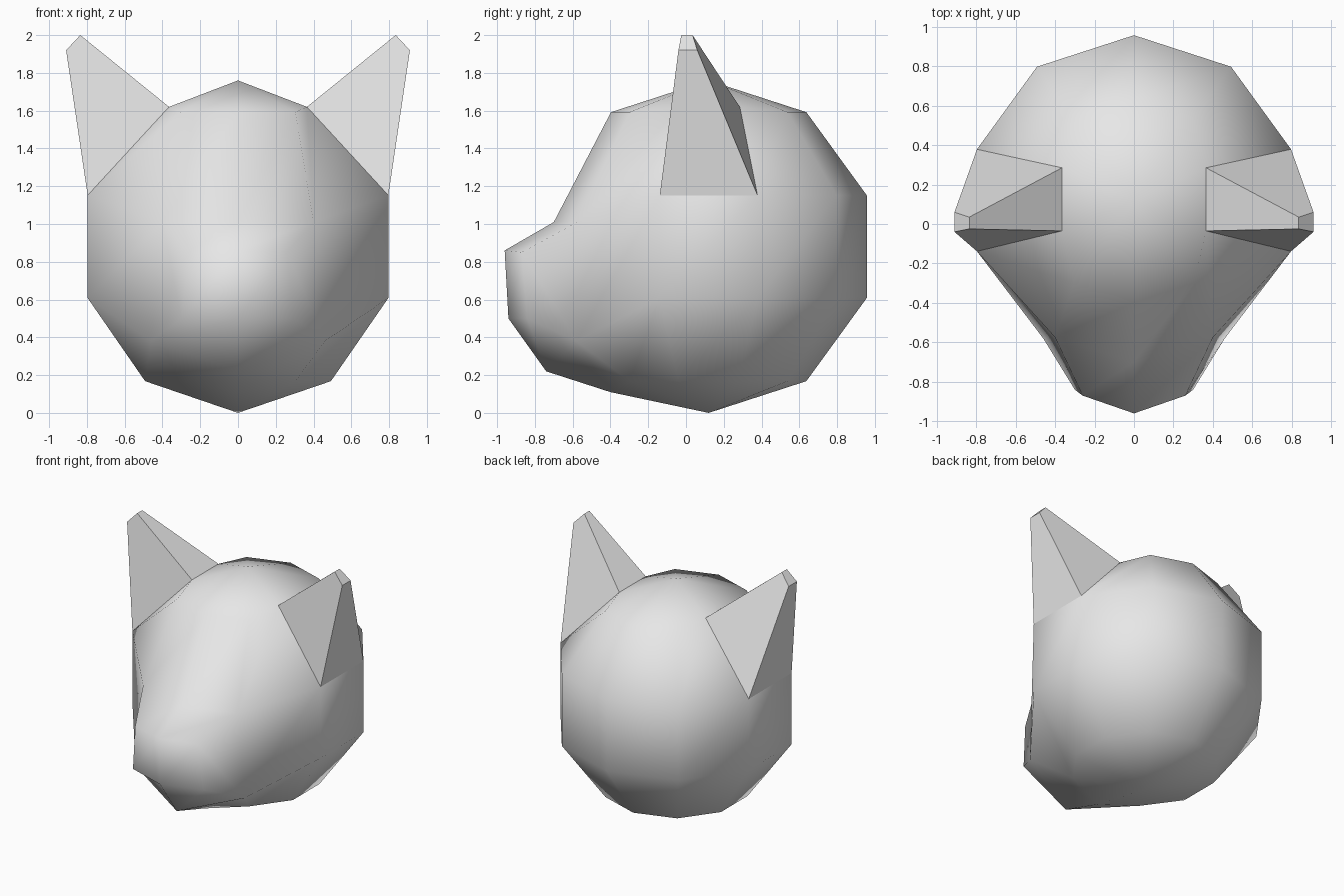
import bpy, bmesh
from math import sin, cos, radians
from mathutils import Vector

cube = bpy.data.objects.get("Cube")
if cube:
    bpy.data.objects.remove(cube, do_unlink=True)

grey = bpy.data.materials.new("light_grey")
grey.use_nodes = True
colour = (0.8, 0.8, 0.8, 1)
grey.diffuse_color = colour
grey.node_tree.nodes["Principled BSDF"].inputs["Base Color"].default_value = colour

RADIUS, SEGMENTS = 0.88, 10
centre = Vector((0, 0.12, RADIUS))
bm = bmesh.new()

# Skull: coarse globe, segment 0 points to the front
rings = []
for lift in (-54, -18, 18, 54):
    ring = []
    for i in range(SEGMENTS):
        turn = radians(i * 360 / SEGMENTS)
        flat = RADIUS * cos(radians(lift))
        offset = Vector((flat * sin(turn), -flat * cos(turn), RADIUS * sin(radians(lift))))
        ring.append(bm.verts.new(centre + offset))
    rings.append(ring)
jaw, cheek, brow, crown = rings
bottom = bm.verts.new((0, centre.y, 0))
top = bm.verts.new((0, centre.y, 2 * RADIUS))


def place(ring, i, x, y, z):
    """Shape a ring point together with its mirrored partner."""
    ring[i].co = (x, y, z)
    ring[-i % SEGMENTS].co = (-x, y, z)


# Muzzle root, chin and ear roots
place(jaw, 0, 0, -0.40, 0.11)
place(cheek, 0, 0, -0.74, 0.22)
place(cheek, 1, 0.46, -0.58, 0.38)
place(brow, 0, 0, -0.70, 1.01)
place(brow, 1, 0.40, -0.575, 1.01)
place(crown, 2, 0.365, -0.035, 1.62)
place(crown, 3, 0.365, 0.285, 1.62)


def face(verts, smooth=True):
    bm.faces.new(verts).smooth = smooth


def sleeve(root, tip, smooth):
    """Join two closed loops of equal length with quads."""
    for i in range(len(root)):
        j = (i + 1) % len(root)
        face((root[i], root[j], tip[j], tip[i]), smooth)


# Skull faces, leaving openings for the muzzle and the ears
for i in range(SEGMENTS):
    j = (i + 1) % SEGMENTS
    face((bottom, jaw[j], jaw[i]))
    face((top, crown[i], crown[j]))
    face((jaw[i], jaw[j], cheek[j], cheek[i]))
    if i not in (0, SEGMENTS - 1):
        face((cheek[i], cheek[j], brow[j], brow[i]))
    if i not in (2, SEGMENTS - 3):
        face((brow[i], brow[j], crown[j], crown[i]))

# Muzzle
root = [cheek[-1], cheek[0], cheek[1], brow[1], brow[0], brow[-1]]
tip = [bm.verts.new(p) for p in (
    (-0.30, -0.84, 0.5), (0, -0.94, 0.5), (0.30, -0.84, 0.5),
    (0.26, -0.87, 0.85), (0, -0.96, 0.86), (-0.26, -0.87, 0.85))]
sleeve(root, tip, True)
face((tip[0], tip[1], tip[4], tip[5]))
face((tip[1], tip[2], tip[3], tip[4]))

# Ears: flat-sided, tapering to a small blunt tip
for side in (1, -1):
    a, b = side * 2, side * 3
    root = [brow[a], brow[b], crown[b], crown[a]]
    tip = [bm.verts.new((side * x, y, z)) for x, y, z in (
        (0.91, -0.04, 1.92), (0.91, 0.06, 1.92), (0.835, 0.035, 2), (0.835, -0.025, 2))]
    sleeve(root, tip, False)
    face(tip, False)

bmesh.ops.recalc_face_normals(bm, faces=bm.faces[:])
mesh = bpy.data.meshes.new("head")
bm.to_mesh(mesh)
bm.free()
mesh.materials.append(grey)
head = bpy.data.objects.new("head", mesh)
bpy.context.collection.objects.link(head)
